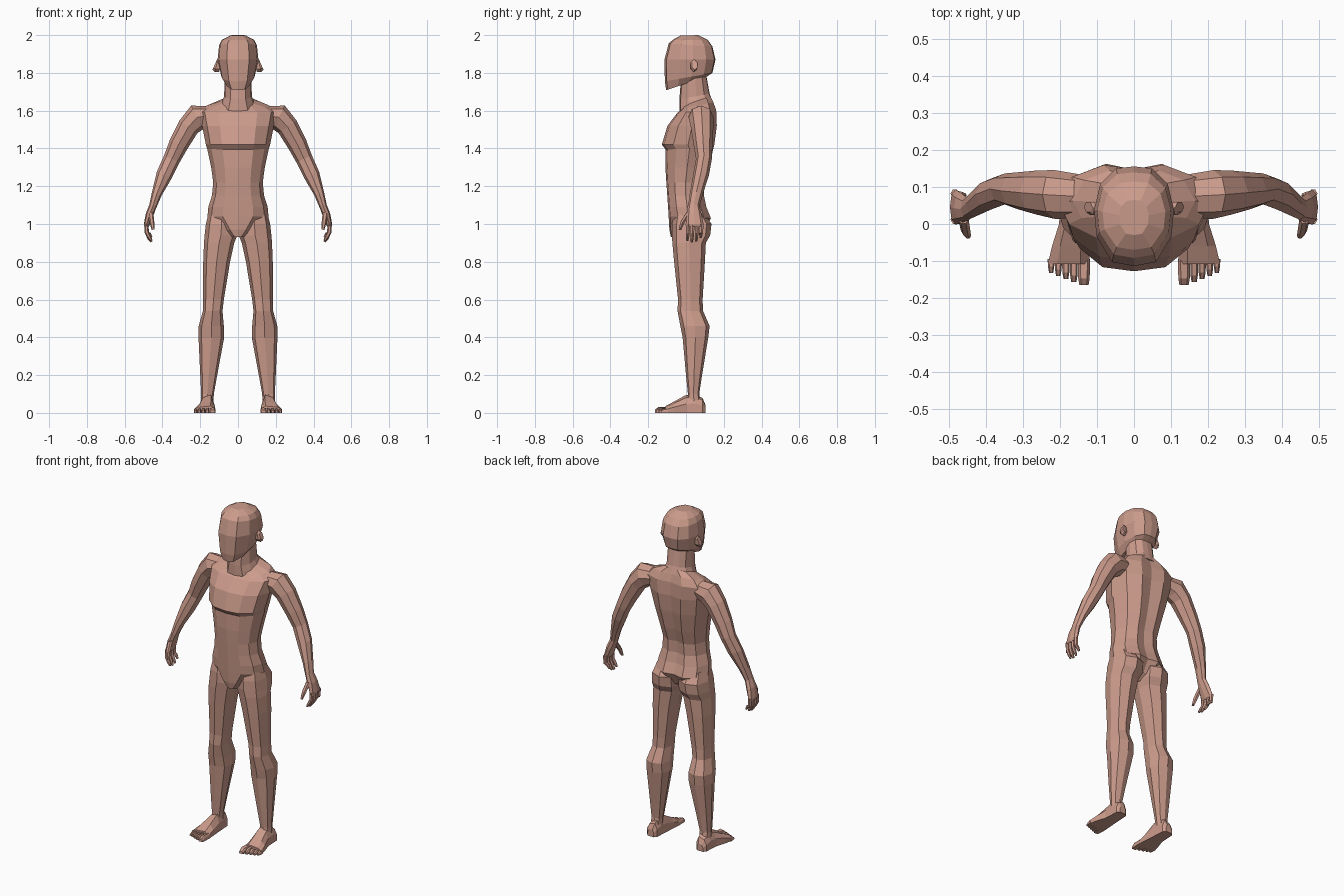
import bpy, bmesh, math
from mathutils import Vector

skin = bpy.data.materials.new("skin")
skin.diffuse_color = (0.60, 0.33, 0.26, 1)


def loft(name, rings, side=1):
    """Skin a list of equal-length point rings, capped at both ends."""
    bm = bmesh.new()
    vr = [[bm.verts.new((p[0] * side, p[1], p[2])) for p in r] for r in rings]
    n = len(vr[0])
    for a, b in zip(vr, vr[1:]):
        for i in range(n):
            j = (i + 1) % n
            bm.faces.new((a[i], a[j], b[j], b[i]))
    bm.faces.new(vr[0])
    bm.faces.new(vr[-1])
    bmesh.ops.recalc_face_normals(bm, faces=bm.faces)
    me = bpy.data.meshes.new(name)
    bm.to_mesh(me)
    bm.free()
    me.materials.append(skin)
    ob = bpy.data.objects.new(name, me)
    bpy.context.collection.objects.link(ob)
    return ob


def sym_ring(shape, zf, zb, w, yf, yb):
    """Left-right symmetric ring; height runs from zf (front) to zb (back)."""
    half = [(fx * w, yf + t * (yb - yf), zf + t * (zb - zf)) for fx, t in shape]
    return half + [(-x, y, z) for x, y, z in half[-2:0:-1]]


def box_ring(z, x0, x1, y0, y1):
    """Horizontal eight-sided ring filling a rectangle."""
    cx, cy, rx, ry = (x0 + x1) / 2, (y0 + y1) / 2, (x1 - x0) / 2, (y1 - y0) / 2
    pts = []
    for i in range(8):
        a, k = i * math.pi / 4, 1.07 if i % 2 else 1
        pts.append((cx + rx * k * math.cos(a), cy + ry * k * math.sin(a), z))
    return pts


def tube(path, n=8):
    """Rings across a path of (x, y, z, half thickness, half depth in y)."""
    c = [Vector(p[:3]) for p in path]
    rings = []
    for i, p in enumerate(path):
        t = c[min(i + 1, len(c) - 1)] - c[max(i - 1, 0)]
        u = Vector((-t.z, 0, t.x)).normalized()
        v = Vector((0, 1, 0))
        rings.append([c[i] + u * p[3] * math.cos(a) + v * p[4] * math.sin(a)
                      for a in (2 * math.pi * k / n for k in range(n))])
    return rings


# Torso: pelvis, waist, chest shelf, shoulders
body = [(0, 0), (.5, .04), (.86, .22), (1, .5), (.82, .84), (.4, 1), (0, .94)]
loft("torso", [sym_ring(body, *r) for r in (
    (.93, .93, .035, -.08, .04),
    (.97, .96, .085, -.088, .09),
    (1.04, 1.03, .162, -.092, .132),
    (1.09, 1.09, .157, -.095, .108),
    (1.15, 1.15, .138, -.099, .095),
    (1.22, 1.22, .131, -.104, .098),
    (1.30, 1.30, .142, -.109, .122),
    (1.395, 1.40, .163, -.108, .145),
    (1.42, 1.42, .170, -.128, .150),
    (1.52, 1.52, .190, -.098, .163),
    (1.59, 1.60, .205, -.045, .160),
    (1.61, 1.645, .165, -.020, .145),
    (1.63, 1.675, .085, -.010, .130))])

# Neck and head
skull = [(0, 0), (.55, .04), (.94, .3), (1, .56), (.85, .82), (.45, .98), (0, 1)]
loft("neck", [sym_ring(skull, *r) for r in (
    (1.59, 1.65, .095, -.035, .140),
    (1.66, 1.69, .073, -.035, .125),
    (1.79, 1.80, .072, -.025, .105))])
loft("head", [sym_ring(skull, *r) for r in (
    (1.708, 1.78, .062, -.105, .110),
    (1.755, 1.80, .088, -.112, .140),
    (1.87, 1.87, .108, -.114, .156),
    (1.955, 1.94, .100, -.092, .140),
    (1.975, 1.975, .085, -.070, .115),
    (1.997, 2.00, .040, -.030, .065))])

# Leg as (z, x0, x1, y0, y1)
LEG = ((1.06, .02, .155, -.06, .095), (1.0, .004, .170, -.075, .135),
       (.94, .004, .177, -.075, .128), (.90, .02, .180, -.072, .105),
       (.80, .042, .184, -.063, .10), (.60, .075, .184, -.042, .088),
       (.54, .082, .186, -.045, .09), (.46, .075, .208, -.03, .125),
       (.40, .073, .209, -.018, .118), (.20, .11, .20, 0, .085),
       (.10, .128, .195, .01, .07), (.05, .130, .196, .005, .08))

# Foot as (y, x0, x1, top)
FOOT = ((.102, .145, .185, .045), (.088, .132, .198, .078), (.05, .13, .20, .10),
        (.0, .127, .203, .095), (-.06, .122, .222, .062), (-.108, .12, .233, .036))


def foot_ring(y, x0, x1, top):
    d = (x1 - x0) * .22
    return [(x0, y, 0), (x1, y, 0), (x1, y, top * .5), (x1 - d, y, top * .85),
            (x0 + d, y, top), (x0, y, top * .55)]


ARM = ((.15, .075, 1.575, .05, .06), (.215, .08, 1.565, .07, .066),
       (.262, .085, 1.515, .058, .06), (.315, .09, 1.42, .052, .05),
       (.35, .095, 1.345, .045, .042), (.39, .08, 1.26, .043, .042),
       (.43, .055, 1.16, .027, .035), (.452, .04, 1.09, .020, .030))
PALM = ((.449, .04, 1.10, .020, .030), (.468, .043, 1.05, .021, .040),
        (.484, .046, .995, .015, .048), (.485, .046, .985, .011, .044))

for side, tag in ((1, "left"), (-1, "right")):
    loft(tag + "_ear", tube(((.095, .04, 1.835, .03, .015),
                             (.115, .042, 1.838, .035, .020),
                             (.124, .046, 1.842, .028, .016)), 6), side)
    loft(tag + "_leg", [box_ring(*r) for r in LEG], side)
    loft(tag + "_foot", [foot_ring(*r) for r in FOOT], side)
    loft(tag + "_arm", tube(ARM), side)
    loft(tag + "_palm", tube(PALM), side)
    loft(tag + "_thumb", tube(((.462, .015, 1.06, .014, .016),
                               (.456, -.018, 1.01, .013, .013),
                               (.449, -.032, .97, .008, .008)), 6), side)
    # Toes shrink outwards from the big toe
    x = .119
    for i, w in enumerate((.033, .022, .021, .020, .019)):
        tip, h = -.165 + .008 * i, .03 - .002 * i
        loft(f"{tag}_toe_{i + 1}", [foot_ring(*r) for r in (
            (-.095, x, x + w, h), (tip + .018, x + .001, x + w - .001, h),
            (tip, x + .004, x + w - .004, h * .55))], side)
        x += w
    # Fingers curl towards the thigh
    for i, drop in enumerate((.912, .905, .91, .928)):
        y = .012 + .0235 * i
        loft(f"{tag}_finger_{i + 1}", tube((
            (.485, y, 1.0, .012, .012), (.483, y - .002, .955, .011, .011),
            (.470, y - .004, drop + .02, .010, .010),
            (.458, y - .005, drop, .006, .006)), 6), side)
